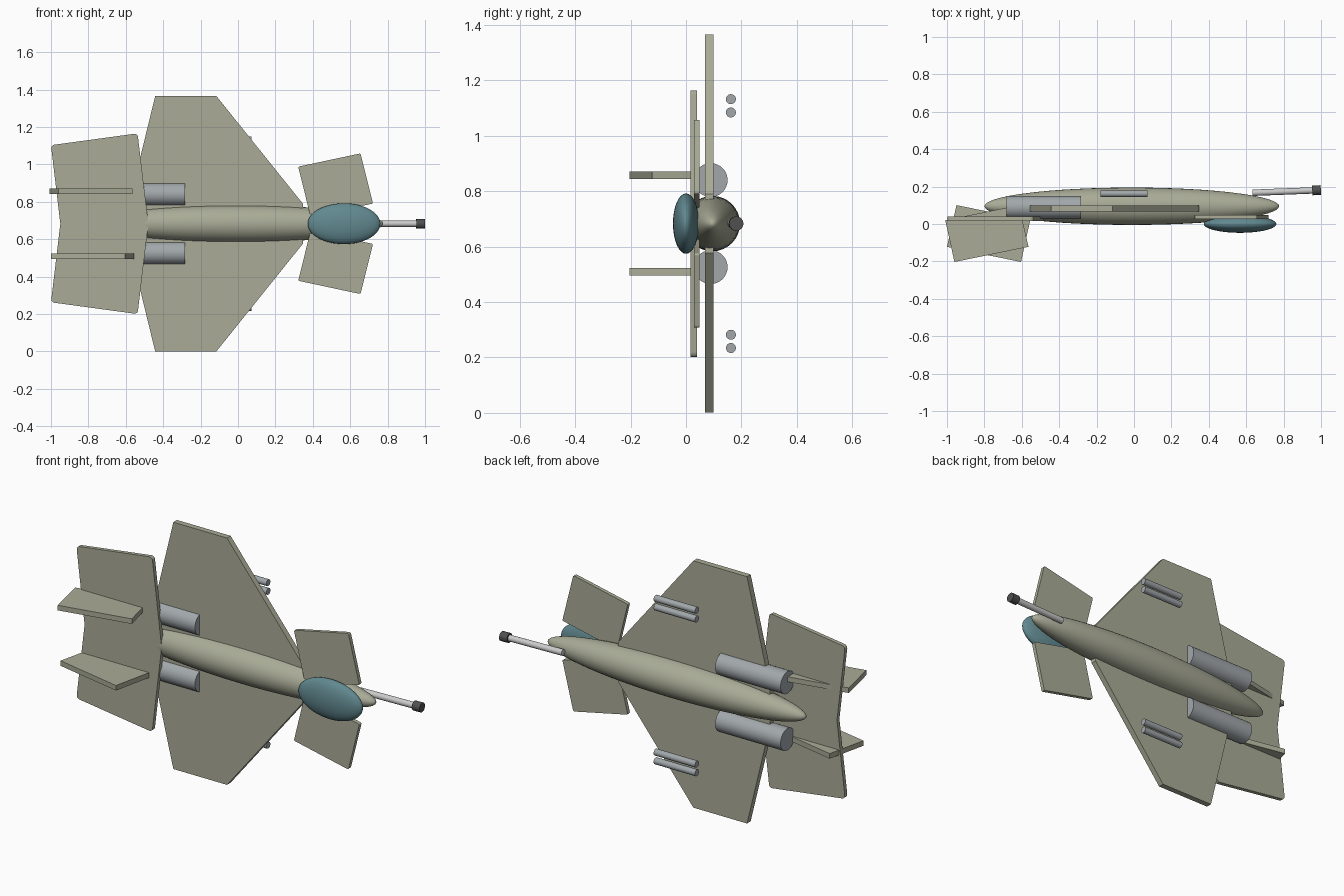
import bpy, bmesh, math
from mathutils import Vector

if "Cube" in bpy.data.objects:
    bpy.data.objects.remove(bpy.data.objects["Cube"])

CZ = 0.683  # height of the aircraft centreline


def material(name, rgb):
    m = bpy.data.materials.new(name)
    m.diffuse_color = (*rgb, 1)
    m.use_nodes = True
    m.node_tree.nodes["Principled BSDF"].inputs["Base Color"].default_value = m.diffuse_color
    return m


OLIVE = material("olive", (0.40, 0.41, 0.31))
GLASS = material("canopy_teal", (0.12, 0.25, 0.28))
STEEL = material("steel", (0.36, 0.39, 0.41))
LIGHT = material("light_metal", (0.55, 0.55, 0.56))
DARK = material("dark_metal", (0.08, 0.08, 0.08))


def smooth(ob, name, mat):
    ob.name = name
    ob.data.materials.append(mat)
    bpy.ops.object.shade_smooth_by_angle(angle=math.radians(35))
    return ob


def ellipsoid(name, centre, radii, mat):
    bpy.ops.mesh.primitive_uv_sphere_add(segments=32, ring_count=32, radius=1)
    ob = bpy.context.object
    # poles point along the flight direction (x)
    for v in ob.data.vertices:
        x, y, z = v.co
        v.co = (z * radii[0], y * radii[1], -x * radii[2])
    ob.location = centre
    return smooth(ob, name, mat)


def rod(name, a, b, r, mat, sides=24):
    a, b = Vector(a), Vector(b)
    bpy.ops.mesh.primitive_cylinder_add(vertices=sides, radius=r, depth=(b - a).length,
                                        location=(a + b) / 2)
    ob = bpy.context.object
    ob.rotation_euler = (b - a).to_track_quat('Z', 'Y').to_euler()
    return smooth(ob, name, mat)


def plate(name, pts, axis, lo, hi, round_r=0.0, round_from=0.0):
    """Extrude an outline along y (outline in x,z) or z (outline in x,y)."""
    def at(u, v, w):
        return (u, w, v) if axis == 'Y' else (u, v, w)
    bm = bmesh.new()
    rings = [[bm.verts.new(at(u, v, w)) for u, v in pts] for w in (lo, hi)]
    bm.faces.new(rings[0])
    bm.faces.new(rings[1][::-1])
    n = len(pts)
    for i in range(n):
        j = (i + 1) % n
        bm.faces.new((rings[0][j], rings[0][i], rings[1][i], rings[1][j]))
    if round_r:
        edges = [bm.edges.get((rings[0][i], rings[1][i])) for i in range(n)
                 if abs(pts[i][1] - CZ) >= round_from]
        bmesh.ops.bevel(bm, geom=edges, offset=round_r, segments=4, profile=0.5,
                        affect='EDGES')
    bmesh.ops.recalc_face_normals(bm, faces=bm.faces)
    me = bpy.data.meshes.new(name)
    bm.to_mesh(me)
    bm.free()
    me.materials.append(OLIVE)
    ob = bpy.data.objects.new(name, me)
    bpy.context.collection.objects.link(ob)
    return ob


def mirrored(half):
    """Half outline (x, offset from centreline) -> full symmetric outline."""
    return [(x, CZ + d) for x, d in half] + [(x, CZ - d) for x, d in half[::-1] if d > 0]


# Body and canopy
ellipsoid("fuselage", (-0.012, 0.095, CZ), (0.788, 0.1, 0.1), OLIVE)
ellipsoid("canopy", (0.567, 0.0, CZ), (0.194, 0.047, 0.109), GLASS)

# Main wing, straight across the root
plate("wing", mirrored([(-0.583, 0.107), (-0.443, 0.682), (-0.115, 0.682), (0.347, 0.107)]),
      'Y', 0.068, 0.1)

# Swept tailplane
plate("tailplane", mirrored([(-0.95, 0), (-1.0, 0.42), (-0.537, 0.483), (-0.479, 0)]),
      'Y', 0.017, 0.039, 0.018, 0.2)

# Canards
for side, s in (("upper", 1), ("lower", -1)):
    plate(side + "_canard", [(x, CZ + s * d) for x, d in
          ((0.322, 0.305), (0.655, 0.376), (0.722, 0.108), (0.388, 0.037))],
          'Y', 0.028, 0.049, 0.008)

# Tail fins, tilted opposite ways
fin = [(-0.218, -0.122), (0.178, -0.203), (0.227, 0.02), (-0.167, 0.101)]
for side, s in (("upper", 1), ("lower", -1)):
    z = CZ + s * 0.174
    plate(side + "_fin", [(-0.782 - s * x, y) for x, y in fin], 'Z', z - 0.014, z + 0.014)

# Engines and paired wing guns
for side, s in (("upper", 1), ("lower", -1)):
    z = CZ + s * 0.157
    rod(side + "_engine", (-0.683, 0.089, z), (-0.283, 0.089, z), 0.061, STEEL, 32)
    for k, d in (("inner", 0.401), ("outer", 0.449)):
        z = CZ + s * d
        rod(f"{side}_{k}_gun", (-0.18, 0.162, z), (0.072, 0.162, z), 0.018, STEEL)

# Nose cannon, slightly tilted
rod("cannon_barrel", (0.634, 0.167, CZ), (0.97, 0.18, CZ), 0.017, LIGHT)
rod("cannon_muzzle", (0.953, 0.1795, CZ), (0.999, 0.1815, CZ), 0.026, DARK, 16)
